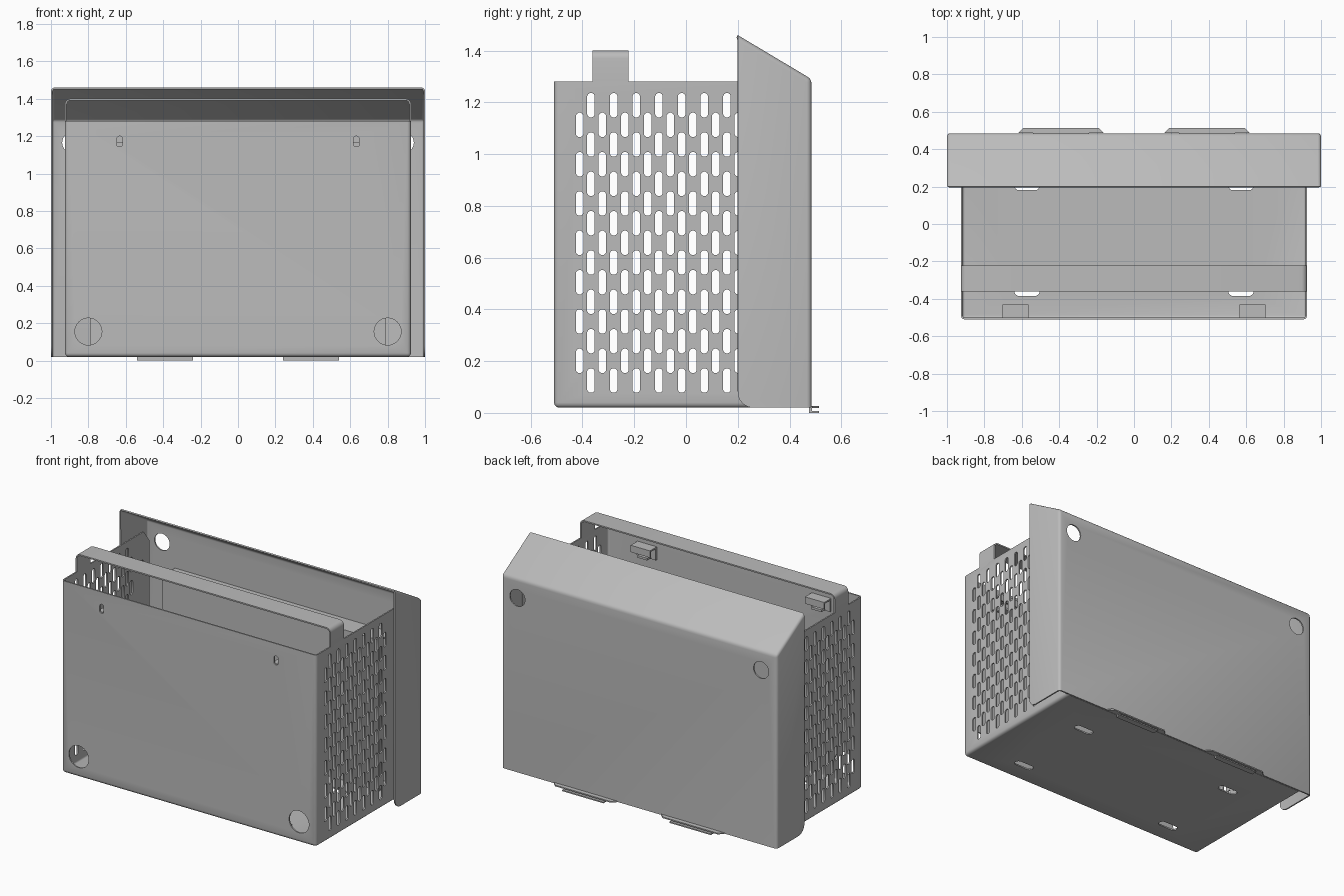
import bpy, bmesh, math
from mathutils import Matrix, Vector

cube = bpy.data.objects.get("Cube")
if cube:
    bpy.data.objects.remove(cube)

SHEET = 0.009
steel = bpy.data.materials.new("grey sheet steel")
steel.use_nodes = True
grey = (0.5, 0.5, 0.5, 1)
steel.diffuse_color = grey
steel.node_tree.nodes["Principled BSDF"].inputs["Base Color"].default_value = grey

# local XY outline facing along x, y or z
FACE_X = Matrix(((0, 0, 1), (1, 0, 0), (0, 1, 0))).to_4x4()
FACE_Y = Matrix.Rotation(math.pi / 2, 4, 'X')
FACE_Z = Matrix.Identity(4)


def make(name, bm):
    bmesh.ops.recalc_face_normals(bm, faces=bm.faces)
    mesh = bpy.data.meshes.new(name)
    bm.to_mesh(mesh)
    bm.free()
    obj = bpy.data.objects.new(name, mesh)
    bpy.context.scene.collection.objects.link(obj)
    mesh.materials.append(steel)
    return obj


def extrude(bm, outline, depth, matrix):
    """Closed prism of a local XY outline, centred on its plane."""
    verts = [bm.verts.new(matrix @ Vector((u, v, -depth / 2))) for u, v in outline]
    face = bm.faces.new(verts)
    res = bmesh.ops.extrude_face_region(bm, geom=[face])
    shift = matrix.to_3x3() @ Vector((0, 0, depth))
    bmesh.ops.translate(bm, vec=shift, verts=[v for v in res["geom"] if isinstance(v, bmesh.types.BMVert)])


def pill(bm, centre, w, h, depth, facing, n=12):
    """Rounded slot, or a circle when w equals h."""
    r = min(w, h) / 2
    pts = []
    for k in range(n):
        a = (k + 0.5) / n * math.tau
        c, s = math.cos(a), math.sin(a)
        pts.append((r * c + math.copysign(w / 2 - r, c), r * s + math.copysign(h / 2 - r, s)))
    if w == h:
        pts = [(r * math.cos(k / n * math.tau), r * math.sin(k / n * math.tau)) for k in range(n)]
    extrude(bm, pts, depth, Matrix.Translation(centre) @ facing)


def box(bm, x0, x1, y0, y1, z0, z1):
    extrude(bm, [(x0, y0), (x1, y0), (x1, y1), (x0, y1)], z1 - z0, Matrix.Translation((0, 0, (z0 + z1) / 2)))


def smooth(obj):
    bpy.ops.object.select_all(action='DESELECT')
    obj.select_set(True)
    bpy.context.view_layer.objects.active = obj
    bpy.ops.object.shade_smooth_by_angle(angle=math.radians(35))


def bent_sheet(name, profile, width, opened, cutter, bend):
    """Side profile made into a shell, opened, bent at its folds and pierced."""
    bm = bmesh.new()
    extrude(bm, profile, width, FACE_X)
    bmesh.ops.recalc_face_normals(bm, faces=bm.faces)
    bmesh.ops.delete(bm, geom=[f for f in bm.faces if opened(f.normal)], context='FACES')
    folds = [e for e in bm.edges if len(e.link_faces) == 2]
    bmesh.ops.bevel(bm, geom=folds, offset=bend, segments=3, profile=0.5, affect='EDGES')
    # keep the shell outward facing
    mesh = bpy.data.meshes.new(name)
    bm.to_mesh(mesh)
    bm.free()
    mesh.materials.append(steel)
    obj = bpy.data.objects.new(name, mesh)
    bpy.context.scene.collection.objects.link(obj)
    solid = obj.modifiers.new("thickness", 'SOLIDIFY')
    solid.thickness = SHEET
    solid.offset = -1
    holes = obj.modifiers.new("holes", 'BOOLEAN')
    holes.object = cutter
    holes.operation = 'DIFFERENCE'
    holes.solver = 'EXACT'
    bpy.context.view_layer.update()
    baked = bpy.data.meshes.new_from_object(obj.evaluated_get(bpy.context.evaluated_depsgraph_get()))
    obj.modifiers.clear()
    obj.data = baked
    bpy.data.objects.remove(cutter)
    smooth(obj)
    return obj


# holes of the lower tray: staggered side vents, front and floor openings
bm = bmesh.new()
for col in range(15):
    full = col % 2
    for row in range(7 + full):
        z = 0.125 + 0.152 * row + (0 if full else 0.076)
        pill(bm, (0, -0.411 + 0.0438 * col, z), 0.03, 0.095, 2.2, FACE_X)
pill(bm, (0, 0.31, 1.08), 0.04, 0.04, 2.2, FACE_X)
for s in (-1, 1):
    pill(bm, (s * 0.8, -0.5, 0.155), 0.144, 0.144, 0.1, FACE_Y, 32)
    pill(bm, (s * 0.633, -0.5, 1.17), 0.03, 0.06, 0.1, FACE_Y)
    for y in (-0.36, 0.205):
        pill(bm, (s * 0.572, y, 0.02), 0.135, 0.05, 0.1, FACE_Z)
tray_holes = make("tray_holes", bm)
tray_holes.hide_render = True

# tray: front wall, floor and two side walls
tray = [(-0.51, 0.02), (0.474, 0.02), (0.474, 0.06), (0.39, 0.1),
        (0.39, 1.2), (0.33, 1.28), (-0.51, 1.28)]
bent_sheet("tray", tray, 1.85, lambda n: n.z > 0.1 or n.y > 0.1, tray_holes, 0.02)

# rear cover with a sloping hood
bm = bmesh.new()
for s in (-1, 1):
    pill(bm, (s * 0.885, 0.48, 1.165), 0.11, 0.11, 0.1, FACE_Y, 32)
cover_holes = make("cover_holes", bm)
cover_holes.hide_render = True
corner = [(0.26 - 0.06 * math.sin(a), 0.08 - 0.06 * math.cos(a))
          for a in (math.pi / 2 * k / 6 for k in range(7))]
cover = [(0.485, 0.02), (0.485, 1.29), (0.2, 1.46)] + corner[::-1]
bent_sheet("rear_cover", cover, 2.0, lambda n: n.y < -0.1 or n.z < -0.1, cover_holes, 0.018)

# top bridge: strip with rounded bends and short legs on the side walls
def arch(half, top, r):
    arc = [(half - r + r * math.cos(a), top - r + r * math.sin(a))
           for a in (math.pi / 2 * k / 5 for k in range(6))]
    right = [(half, 1.265)] + arc
    return right + [(-x, z) for x, z in reversed(right)]

bm = bmesh.new()
extrude(bm, arch(0.925, 1.4, 0.03) + arch(0.925 - SHEET, 1.4 - SHEET, 0.03 - SHEET)[::-1],
        0.14, Matrix.Translation((0, -0.292, 0)) @ FACE_Y)
smooth(make("top_bridge", bm))

# inner back panel with a folded top ledge
bm = bmesh.new()
box(bm, -0.79, 0.79, 0.34, 0.35, 0.03, 1.01)
box(bm, -0.79, 0.79, 0.34, 0.474, 1.01, 1.02)
make("inner_back_panel", bm)

for s, side in ((-1, "right"), (1, "left")):
    # clip behind the front wall
    bm = bmesh.new()
    x = s * 0.633
    for e in (-1, 1):
        a, b = sorted((x + e * 0.07, x + e * 0.025))
        box(bm, a, b, -0.502, -0.49, 1.125, 1.21)
    box(bm, x - 0.07, x + 0.07, -0.502, -0.43, 1.2, 1.21)
    box(bm, x - 0.07, x + 0.07, -0.44, -0.43, 1.165, 1.2)
    box(bm, x - 0.035, x + 0.035, -0.502, -0.45, 1.13, 1.145)
    make(side + "_clip", bm)

    # stepped hook tab under the rear edge
    bm = bmesh.new()
    c = s * 0.39
    extrude(bm, [(c - 0.23, 0.486), (c + 0.23, 0.486), (c + 0.2, 0.514), (c - 0.2, 0.514)],
            0.008, Matrix.Translation((0, 0, 0.022)))
    box(bm, c - 0.15, c + 0.15, 0.484, 0.514, 0, 0.008)
    box(bm, c - 0.15, c + 0.15, 0.476, 0.486, 0, 0.026)
    make(side + "_hook_tab", bm)
